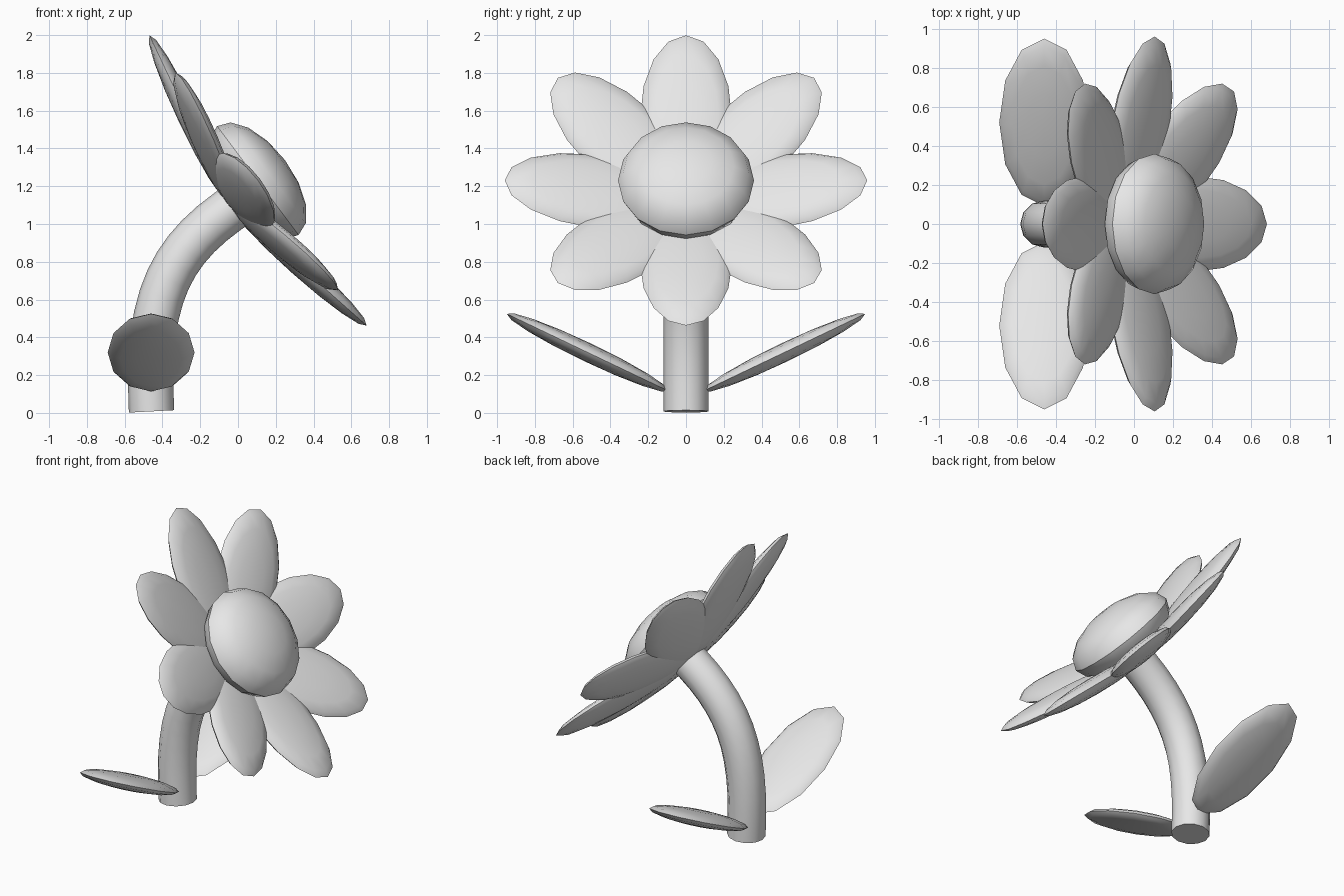
import bpy, math
from mathutils import Matrix, Vector

if "Cube" in bpy.data.objects:
    bpy.data.objects.remove(bpy.data.objects["Cube"])

grey = bpy.data.materials.new("pale_grey")
grey.diffuse_color = (0.8, 0.8, 0.8, 1)
grey.use_nodes = True
grey.node_tree.nodes["Principled BSDF"].inputs["Base Color"].default_value = grey.diffuse_color


def finish(obj, name):
    obj.name = name
    obj.data.materials.clear()
    obj.data.materials.append(grey)
    bpy.ops.object.select_all(action='DESELECT')
    obj.select_set(True)
    bpy.context.view_layer.objects.active = obj
    bpy.ops.object.shade_smooth_by_angle(angle=math.radians(40))


def ellipsoid(name, half_sizes, matrix, segments, rings):
    """Flattened sphere whose pole runs through its thickness."""
    bpy.ops.mesh.primitive_uv_sphere_add(segments=segments, ring_count=rings, radius=1)
    obj = bpy.context.object
    obj.data.transform(matrix @ Matrix.Diagonal((*half_sizes, 1)))
    finish(obj, name)


def rot(degrees, axis):
    return Matrix.Rotation(math.radians(degrees), 4, axis)


# Flower head frame: local z faces up and to the right
head = Matrix.Translation((0.105, 0, 1.23)) @ rot(53.2, 'Y')

# Domed flower centre
ellipsoid("flower_centre", (0.36, 0.36, 0.18), head, 16, 8)

# Eight petals, tips raised into a shallow cup
for i in range(8):
    local = (rot(45 * i, 'Z') @ Matrix.Translation((0.487, 0, -0.095))
             @ rot(-11.5, 'Y'))
    ellipsoid(f"petal_{i + 1}", (0.482, 0.243, 0.055), head @ local, 16, 8)

# Two leaves at the base of the stem, rising outwards
for side, name in ((1, "back_leaf"), (-1, "front_leaf")):
    m = Matrix.Translation((-0.46, side * 0.52, 0.32)) @ rot(side * 25.5, 'X')
    ellipsoid(name, (0.23, 0.475, 0.05), m, 12, 8)

# Curved stem
curve = bpy.data.curves.new("stem", 'CURVE')
curve.dimensions = '3D'
curve.bevel_depth = 0.12
curve.bevel_resolution = 4
curve.resolution_u = 12
curve.use_fill_caps = True
spline = curve.splines.new('BEZIER')
spline.bezier_points.add(1)
ends = (((-0.458, 0, 0.008), (-0.49, 0, 0.62), 1),
        ((0.04, 0, 1.13), (-0.36, 0, 0.88), -1))
for point, (co, handle, direction) in zip(spline.bezier_points, ends):
    point.handle_left_type = point.handle_right_type = 'FREE'
    point.co = co
    opposite = 2 * Vector(co) - Vector(handle)
    point.handle_right = handle if direction > 0 else opposite
    point.handle_left = opposite if direction > 0 else handle
stem = bpy.data.objects.new("stem", curve)
bpy.context.collection.objects.link(stem)
bpy.ops.object.select_all(action='DESELECT')
stem.select_set(True)
bpy.context.view_layer.objects.active = stem
bpy.ops.object.convert(target='MESH')
finish(bpy.context.object, "stem")
